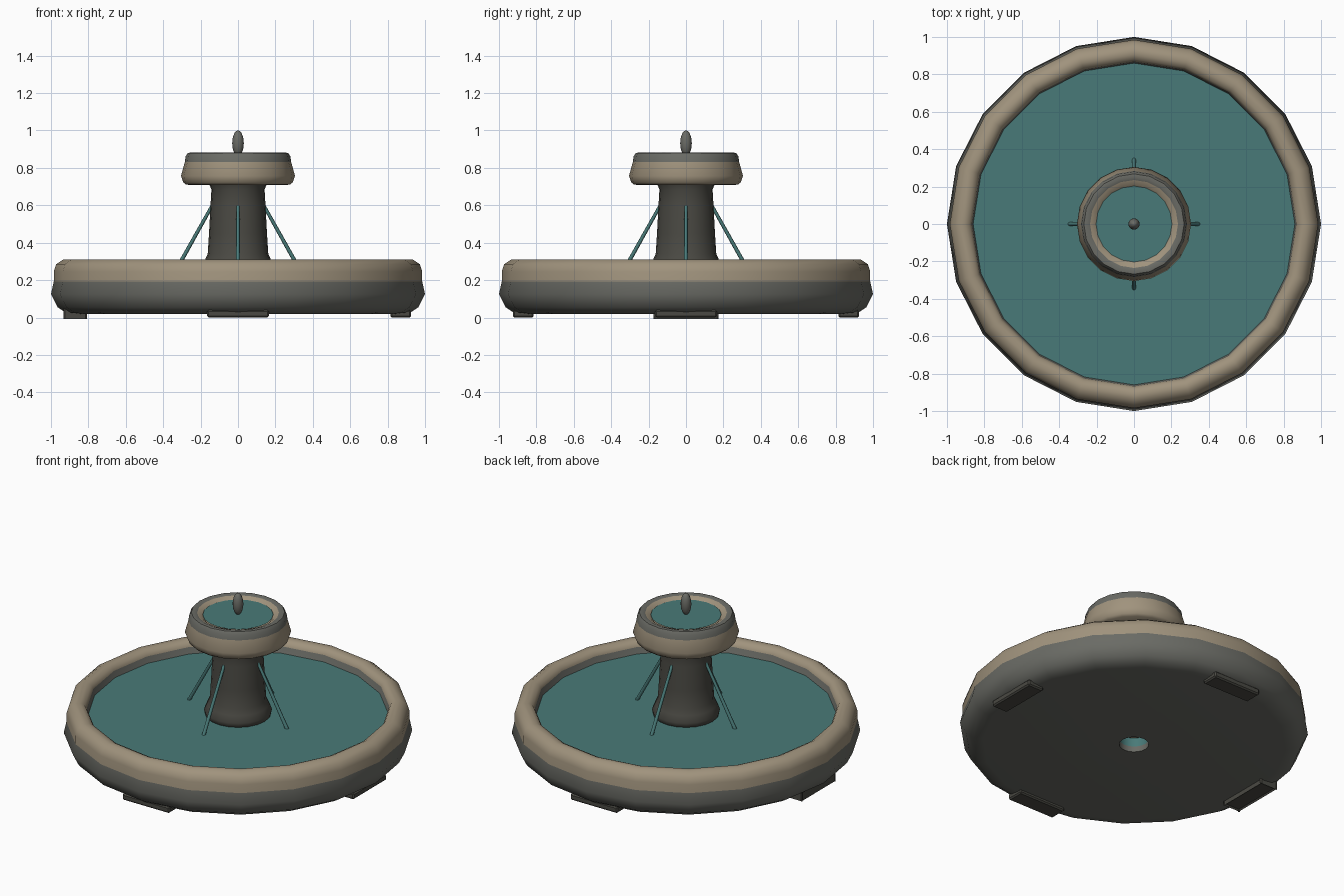
import bpy, bmesh, math
from mathutils import Vector

if "Cube" in bpy.data.objects:
    bpy.data.objects.remove(bpy.data.objects["Cube"])


def mat(name, r, g, b):
    m = bpy.data.materials.new(name)
    lin = [((c / 255 + 0.055) / 1.055) ** 2.4 for c in (r, g, b)]
    m.diffuse_color = (*lin, 1)
    m.use_nodes = True
    m.node_tree.nodes["Principled BSDF"].inputs["Base Color"].default_value = m.diffuse_color
    return m


BEIGE = mat("beige stone", 160, 147, 125)
GREY = mat("grey stone", 106, 107, 101)
DARK = mat("dark stone", 74, 73, 67)
TEAL = mat("teal water", 73, 122, 120)


def finish(name, bm, mats, angle=50):
    me = bpy.data.meshes.new(name)
    bm.normal_update()
    bm.to_mesh(me)
    bm.free()
    for m in mats:
        me.materials.append(m)
    ob = bpy.data.objects.new(name, me)
    bpy.context.collection.objects.link(ob)
    bpy.ops.object.select_all(action='DESELECT')
    ob.select_set(True)
    bpy.context.view_layer.objects.active = ob
    bpy.ops.object.shade_smooth_by_angle(angle=math.radians(angle))
    return ob


def lathe(name, profile, mats, n=20, angle=50):
    """Spin (radius, z, material) points; the material colours the band after the point."""
    bm = bmesh.new()
    rings = []
    for r, z, _ in profile:
        if r == 0:
            rings.append([bm.verts.new((0, 0, z))] * n)
        else:
            rings.append([bm.verts.new((r * math.cos(k * math.tau / n),
                                        r * math.sin(k * math.tau / n), z)) for k in range(n)])
    for i in range(len(rings) - 1):
        a, b = rings[i], rings[i + 1]
        for k in range(n):
            j = (k + 1) % n
            vs = list(dict.fromkeys((a[k], a[j], b[j], b[k])))
            bm.faces.new(vs).material_index = profile[i][2]
    return finish(name, bm, mats, angle)


# Large basin: grey underside and inner wall, beige rounded rim
lathe("basin", [
    (0.085, 0.12, 0), (0.085, 0.02, 0), (0.87, 0.02, 0), (0.92, 0.026, 0), (0.965, 0.055, 0),
    (1.0, 0.125, 0), (0.985, 0.192, 1), (0.985, 0.245, 1), (0.972, 0.285, 1), (0.935, 0.31, 1),
    (0.905, 0.31, 1), (0.88, 0.298, 1), (0.868, 0.275, 0), (0.855, 0.20, 0),
    (0.80, 0.12, 0), (0.085, 0.12, 0)], [GREY, BEIGE])

# Drain hole lining and plug under the basin
lathe("drain", [(0, 0.11, 0), (0.084, 0.11, 1), (0.084, 0.055, 1)], [BEIGE, TEAL])

# Water surface in the basin
lathe("basin_water", [(0.86, 0.235, 0), (0, 0.235, 0)], [TEAL])

# Column with flared ends
lathe("column", [
    (0.15, 0.20, 0), (0.19, 0.24, 0), (0.195, 0.265, 0), (0.178, 0.305, 0), (0.162, 0.34, 0),
    (0.155, 0.45, 0), (0.147, 0.60, 0), (0.142, 0.685, 0), (0.155, 0.715, 0)], [DARK])

# Upper bowl with grey lip
lathe("upper_bowl", [
    (0, 0.708, 0), (0.15, 0.708, 0), (0.278, 0.71, 0), (0.292, 0.722, 0), (0.305, 0.757, 0),
    (0.284, 0.832, 1), (0.28, 0.862, 1), (0.268, 0.88, 1), (0.25, 0.882, 1), (0.235, 0.876, 0),
    (0.215, 0.868, 0), (0.195, 0.85, 0)], [BEIGE, GREY])

# Water surface in the upper bowl
lathe("upper_water", [(0.203, 0.864, 0), (0, 0.864, 0)], [TEAL])

# Egg-shaped finial
steps = 10
lathe("finial", [(0.031 * math.sin(math.pi * i / steps) if 0 < i < steps else 0,
                  0.932 - 0.068 * math.cos(math.pi * i / steps), 0)
                 for i in range(steps + 1)], [GREY], 12, 80)

# Four water jets leaning outward from the column, and four feet
for i, side in enumerate(("right", "back", "left", "front")):
    a = i * math.pi / 2
    d = Vector((math.cos(a), math.sin(a), 0))
    t = Vector((-d.y, d.x, 0))

    p = d * 0.14 + Vector((0, 0, 0.595))
    q = d * 0.347 + Vector((0, 0, 0.225))
    axis = (q - p).normalized()
    u = axis.cross(t)
    bm = bmesh.new()
    rings = [[bm.verts.new(c + (t * math.cos(k * math.pi / 4) + u * math.sin(k * math.pi / 4)) * r)
              for k in range(8)] for c, r in ((p, 0.009), (q, 0.011))]
    for k in range(8):
        j = (k + 1) % 8
        bm.faces.new((rings[0][k], rings[0][j], rings[1][j], rings[1][k]))
    bm.faces.new(rings[0])
    bm.faces.new(rings[1])
    bmesh.ops.recalc_face_normals(bm, faces=bm.faces)
    finish("water_jet_" + side, bm, [TEAL])

    bm = bmesh.new()
    bmesh.ops.create_cube(bm, size=1)
    for v in bm.verts:
        x, y, z = v.co
        v.co = d * (0.87 + x * 0.11) + t * (y * 0.33) + Vector((0, 0, 0.02 + z * 0.04))
    bmesh.ops.bevel(bm, geom=bm.edges[:], offset=0.008, segments=1, affect='EDGES')
    bmesh.ops.recalc_face_normals(bm, faces=bm.faces)
    finish("foot_" + side, bm, [DARK], 30)
